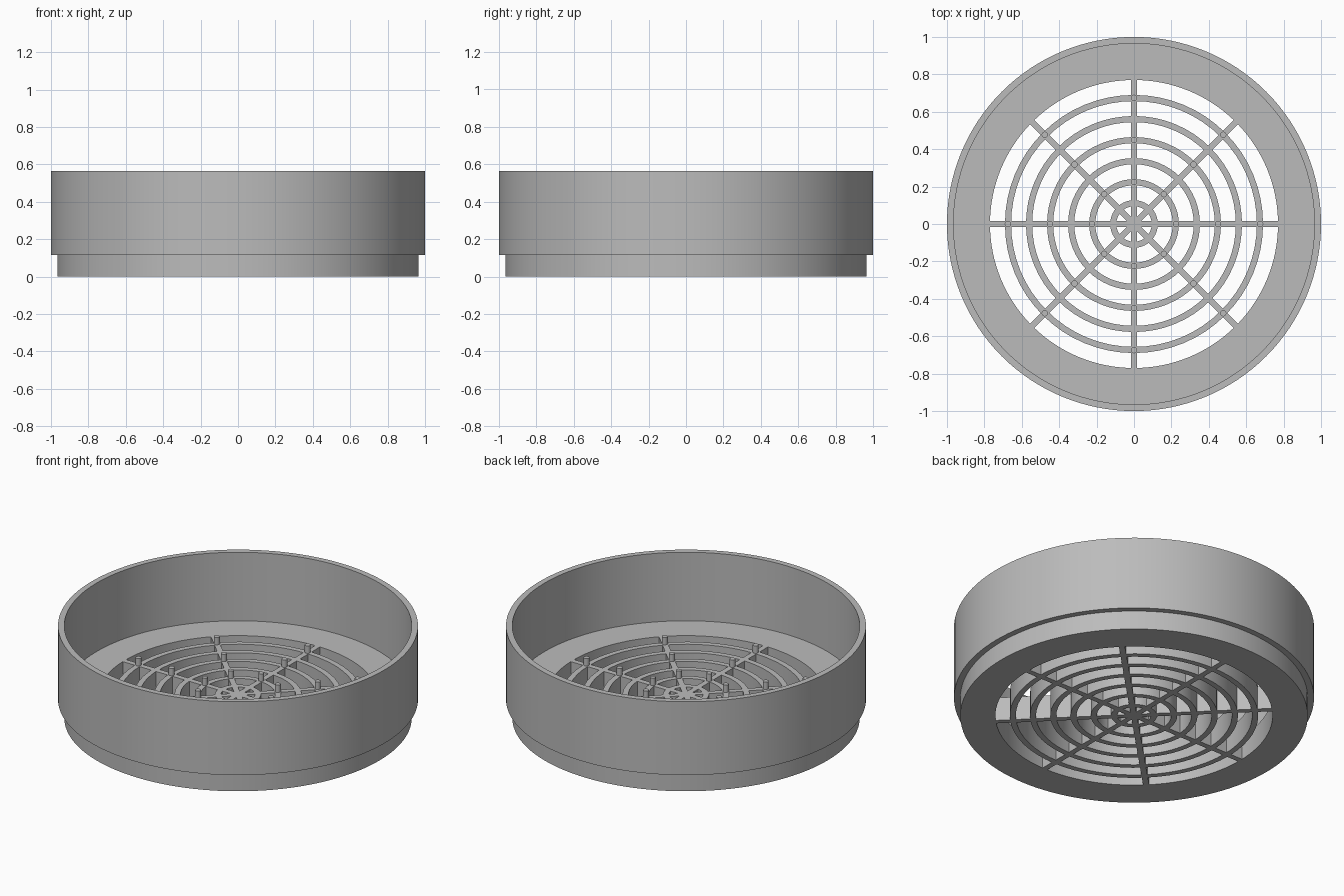
import bpy, bmesh, math
from math import sin, cos, pi

default = bpy.data.objects.get("Cube")
if default:
    bpy.data.objects.remove(default, do_unlink=True)

FLOOR = 0.145      # top of the floor and the grille
SPOKES = 8
STEP = 0.1125      # spacing of the grille rings
BAR = 0.033        # width of rings and spokes

grey = bpy.data.materials.new("plain grey")
grey.use_nodes = True
colour = (0.5, 0.5, 0.5, 1)
grey.diffuse_color = colour
grey.node_tree.nodes["Principled BSDF"].inputs["Base Color"].default_value = colour


def make_object(name, bm):
    bmesh.ops.recalc_face_normals(bm, faces=bm.faces)
    mesh = bpy.data.meshes.new(name)
    bm.to_mesh(mesh)
    bm.free()
    mesh.materials.append(grey)
    obj = bpy.data.objects.new(name, mesh)
    bpy.context.collection.objects.link(obj)
    return obj


def lathe(bm, profile, segments):
    """Turn a closed (radius, height) profile around the z axis."""
    loops = [[bm.verts.new((r * cos(2 * pi * i / segments), r * sin(2 * pi * i / segments), z))
              for r, z in profile] for i in range(segments)]
    n = len(profile)
    for i in range(segments):
        a, b = loops[i], loops[(i + 1) % segments]
        for j in range(n):
            k = (j + 1) % n
            bm.faces.new((a[j], b[j], b[k], a[k]))


def activate(obj):
    bpy.ops.object.select_all(action='DESELECT')
    obj.select_set(True)
    bpy.context.view_layer.objects.active = obj


def union(target, part):
    mod = target.modifiers.new("union", 'BOOLEAN')
    mod.operation = 'UNION'
    mod.solver = 'EXACT'
    mod.object = part
    activate(target)
    bpy.ops.object.modifier_apply(modifier=mod.name)
    bpy.data.objects.remove(part, do_unlink=True)


# Cup: stepped wall with a thick floor and a round opening
bm = bmesh.new()
lathe(bm, [(0.77, 0), (0.965, 0), (0.965, 0.115), (1, 0.115), (1, 0.565),
           (0.965, 0.565), (0.965, FLOOR), (0.77, FLOOR)], 128)
vent_cap = make_object("vent_cap", bm)

# Spokes: one star outline, extruded
bm = bmesh.new()
outline = []
for i in range(SPOKES):
    a = 2 * pi * i / SPOKES
    for r, side in ((0.785, -BAR / 2), (0.785, BAR / 2)):
        outline.append(bm.verts.new((r * cos(a) - side * sin(a), r * sin(a) + side * cos(a), 0)))
    notch = BAR / 2 / sin(pi / SPOKES)
    b = a + pi / SPOKES
    outline.append(bm.verts.new((notch * cos(b), notch * sin(b), 0)))
base = bm.faces.new(outline)
top = bmesh.ops.extrude_face_region(bm, geom=[base], use_keep_orig=True)
bmesh.ops.translate(bm, vec=(0, 0, FLOOR),
                    verts=[v for v in top["geom"] if isinstance(v, bmesh.types.BMVert)])
spokes = make_object("spokes", bm)

# Concentric grille rings
bm = bmesh.new()
for i in range(6):
    outer = 0.1275 + STEP * i
    inner = outer - BAR
    lathe(bm, [(inner, 0), (outer, 0), (outer, FLOOR), (inner, FLOOR)], 64)
rings = make_object("rings", bm)

union(vent_cap, spokes)
union(vent_cap, rings)
activate(vent_cap)
bpy.ops.object.shade_smooth_by_angle(angle=math.radians(30))

# Short pegs standing on the spokes
bm = bmesh.new()
for i in range(SPOKES):
    a = 2 * pi * i / SPOKES
    for j in (2, 4, 6):
        r = STEP * j
        made = bmesh.ops.create_cone(bm, cap_ends=True, segments=20,
                                     radius1=0.0165, radius2=0.0165, depth=0.05)
        bmesh.ops.translate(bm, verts=made["verts"],
                            vec=(r * cos(a), r * sin(a), FLOOR + 0.02))
pegs = make_object("pegs", bm)
activate(pegs)
bpy.ops.object.shade_smooth_by_angle(angle=math.radians(30))
